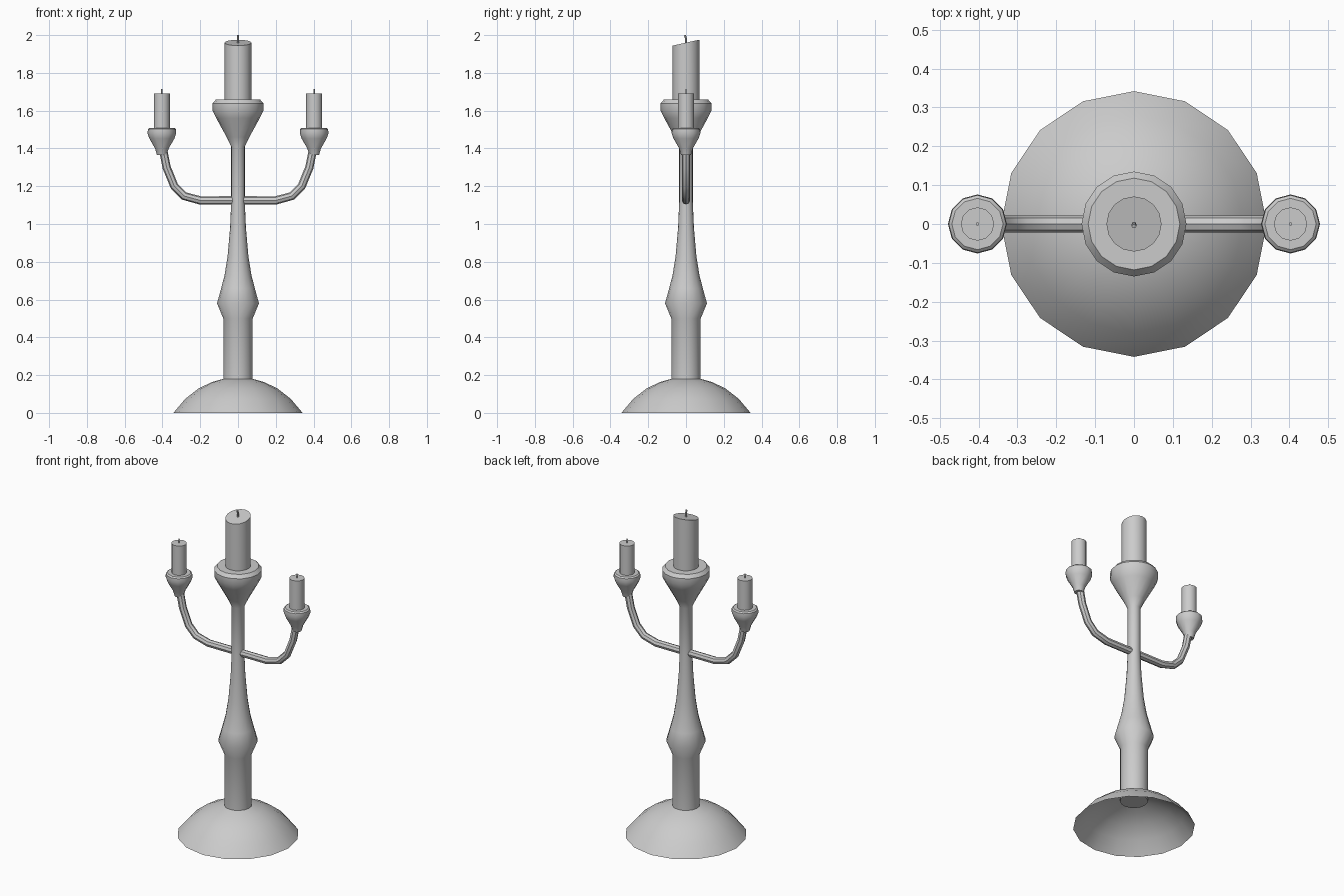
import bpy, bmesh, math

if "Cube" in bpy.data.objects:
    bpy.data.objects.remove(bpy.data.objects["Cube"])


def finish(ob, angle=38):
    bpy.ops.object.select_all(action='DESELECT')
    ob.select_set(True)
    bpy.context.view_layer.objects.active = ob
    bpy.ops.object.shade_smooth_by_angle(angle=math.radians(angle))
    return ob


def lathe(name, profile, sides, x=0.0, cap_bottom=True, cap_top=True, slope=0.0):
    """Turn (radius, z) points round a vertical axis; slope tilts the top ring."""
    bm = bmesh.new()
    rings = []
    for i, (r, z) in enumerate(profile):
        ring = []
        for k in range(sides):
            a = 2 * math.pi * k / sides
            y = r * math.sin(a)
            lift = slope * y if i == len(profile) - 1 else 0
            ring.append(bm.verts.new((x + r * math.cos(a), y, z + lift)))
        rings.append(ring)
    for lo, hi in zip(rings, rings[1:]):
        for k in range(sides):
            n = (k + 1) % sides
            bm.faces.new((lo[k], lo[n], hi[n], hi[k]))
    if cap_bottom:
        bm.faces.new(rings[0][::-1])
    if cap_top:
        bm.faces.new(rings[-1])
    me = bpy.data.meshes.new(name)
    bm.to_mesh(me)
    bm.free()
    ob = bpy.data.objects.new(name, me)
    bpy.context.collection.objects.link(ob)
    return finish(ob)


def tube(name, points, radius, res):
    """Round tube along a path, turned into a mesh."""
    cu = bpy.data.curves.new(name, 'CURVE')
    cu.dimensions = '3D'
    cu.bevel_depth = radius
    cu.bevel_resolution = res
    cu.use_fill_caps = True
    sp = cu.splines.new('POLY')
    sp.points.add(len(points) - 1)
    for p, co in zip(sp.points, points):
        p.co = (*co, 1)
    ob = bpy.data.objects.new(name, cu)
    bpy.context.collection.objects.link(ob)
    bpy.ops.object.select_all(action='DESELECT')
    ob.select_set(True)
    bpy.context.view_layer.objects.active = ob
    bpy.ops.object.convert(target='MESH')
    return finish(bpy.context.object)


# Hollow domed foot: a spherical cap open underneath
R, drop = 0.40, 0.212
dome = [(r, math.sqrt(R * R - r * r) - drop) for r in (0.28, 0.21, 0.14, 0.075)]
lathe("base_dome", [(0.342, 0.0)] + dome, 16, cap_bottom=False, cap_top=False)

# Turned stem with the central cup
lathe("stem", [(0.078, 0.165), (0.078, 0.50), (0.111, 0.58), (0.089, 0.66),
               (0.071, 0.73), (0.055, 0.83), (0.042, 0.98), (0.036, 1.12),
               (0.036, 1.41), (0.06, 1.46), (0.115, 1.56), (0.135, 1.60),
               (0.135, 1.638), (0.118, 1.658)], 16)

# Main candle with slanted top and leaning wick
lathe("main_candle", [(0.071, 1.65), (0.071, 1.96)], 16, cap_bottom=False, slope=0.22)
tube("main_wick", [(0, 0, 1.95), (0, 0, 1.982), (0, -0.006, 2.0)], 0.006, 1)

# Side arms, cups and candles
for side, tag in ((-1, "left"), (1, "right")):
    path = [(0.02, 1.125), (0.20, 1.125), (0.285, 1.148), (0.337, 1.20),
            (0.378, 1.30), (0.396, 1.39)]
    tube(tag + "_arm", [(side * x, 0, z) for x, z in path], 0.022, 2)
    cx = side * 0.403
    lathe(tag + "_cup", [(0.026, 1.365), (0.036, 1.40), (0.066, 1.452),
                         (0.076, 1.48), (0.074, 1.502), (0.066, 1.509)], 12, cx)
    lathe(tag + "_candle", [(0.043, 1.50), (0.043, 1.69)], 12, cx, cap_bottom=False)
    tube(tag + "_wick", [(cx, 0, 1.68), (cx, 0, 1.715)], 0.004, 1)
